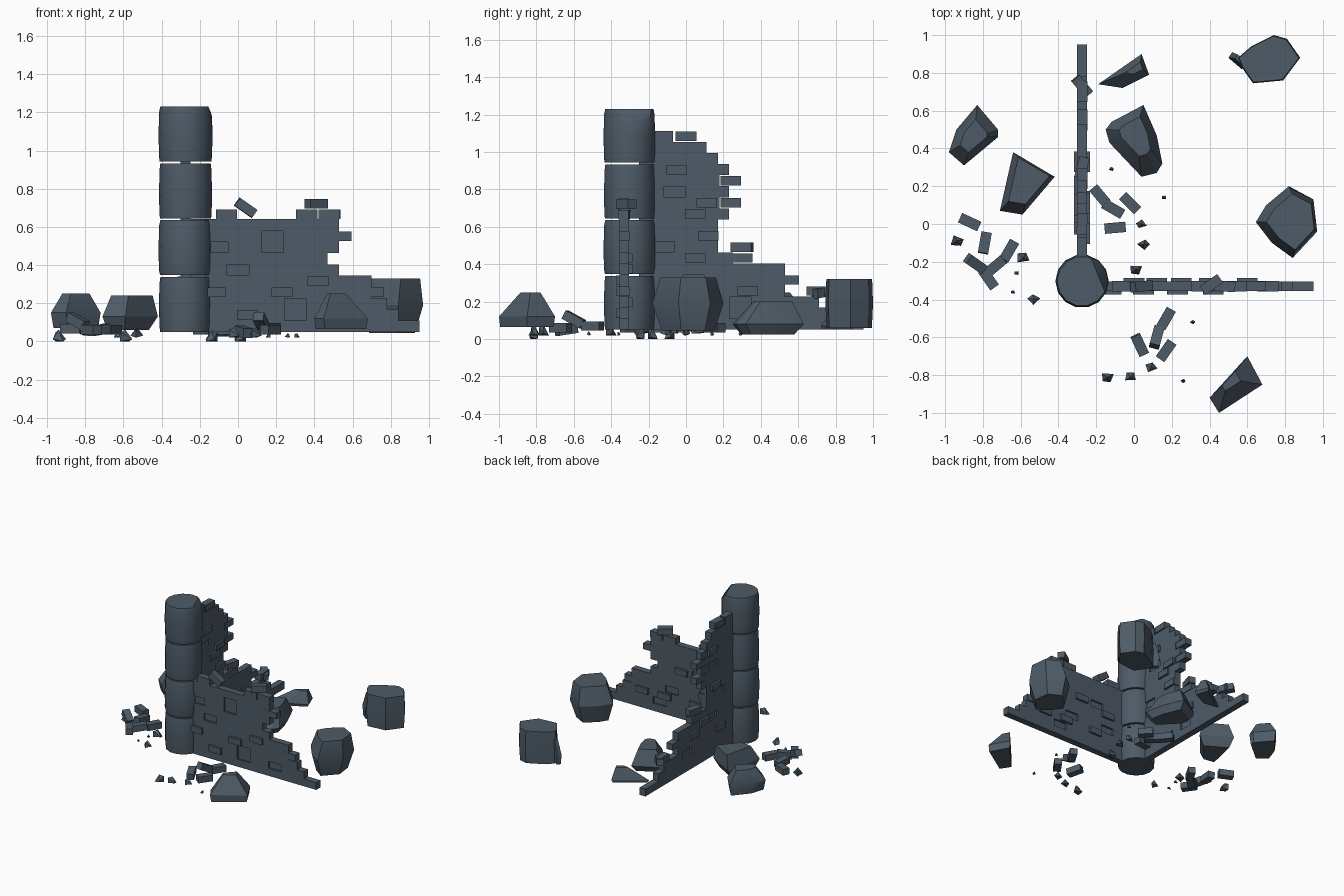
import bpy, bmesh, math, random
from mathutils import Vector, Matrix

if "Cube" in bpy.data.objects:
    bpy.data.objects.remove(bpy.data.objects["Cube"])

random.seed(4)
stone = bpy.data.materials.new("slate_stone")
stone.diffuse_color = (0.075, 0.105, 0.135, 1)
stone.use_nodes = True
stone.node_tree.nodes["Principled BSDF"].inputs["Base Color"].default_value = stone.diffuse_color
C, Z0 = 0.059, 0.05            # course height, wall foot
PX, PY = -0.275, -0.303        # pillar centre
WX, WY, T = -0.275, -0.33, 0.052   # wall centre lines and thickness


def finish(name, bm, smooth=None):
    bmesh.ops.recalc_face_normals(bm, faces=bm.faces)
    me = bpy.data.meshes.new(name)
    bm.to_mesh(me)
    bm.free()
    me.materials.append(stone)
    ob = bpy.data.objects.new(name, me)
    bpy.context.collection.objects.link(ob)
    if smooth:
        bpy.context.view_layer.objects.active = ob
        ob.select_set(True)
        bpy.ops.object.shade_smooth_by_angle(angle=math.radians(smooth))
        ob.select_set(False)
    return ob


def box(bm, centre, size, rz=0, ry=0):
    m = (Matrix.Translation(centre) @ Matrix.Rotation(math.radians(rz), 4, 'Z')
         @ Matrix.Rotation(math.radians(ry), 4, 'Y') @ Matrix.Diagonal((*size, 1)))
    bmesh.ops.create_cube(bm, size=1, matrix=m)


def hull(bm, pts):
    vs = [bm.verts.new(p) for p in pts]
    r = bmesh.ops.convex_hull(bm, input=vs)
    junk = {v for v in r["geom_interior"] if isinstance(v, bmesh.types.BMVert)}
    bmesh.ops.delete(bm, geom=list(junk), context='VERTS')


def rock(name, outline, z0, zm, z1, low, high, shift=(0, 0)):
    # convex lump: outline at mid height, scaled copies below and above
    c = sum((Vector(p) for p in outline), Vector((0, 0))) / len(outline)
    pts = []
    for z, s, k in ((z0, low, 0), (zm, 1, 0), (z1, high, 1)):
        for p in outline:
            q = c + (Vector(p) - c) * s + Vector(shift) * k
            pts.append((q.x, q.y, z))
    bm = bmesh.new()
    hull(bm, pts)
    finish(name, bm, 30)


# pillar drums, the top one broken on its inner edge
for i in range(4):
    bm = bmesh.new()
    z = Z0 + i * 0.2975
    rings = []
    for h, r in ((0, .134), (.03, .138), (.15, .14), (.26, .137), (.288, .133)):
        r += random.uniform(-.002, .002)
        rings.append([bm.verts.new((PX + r * math.cos(a * math.pi / 7),
                                    PY + r * math.sin(a * math.pi / 7), z + h)) for a in range(14)])
    for a, b in zip(rings, rings[1:]):
        for j in range(14):
            bm.faces.new((a[j], a[(j + 1) % 14], b[(j + 1) % 14], b[j]))
    bm.faces.new(rings[0])
    bm.faces.new(rings[-1])
    if i == 3:
        cut = bmesh.ops.bisect_plane(bm, geom=bm.verts[:] + bm.edges[:] + bm.faces[:],
                                     plane_co=(-.19, -.27, 1.23), plane_no=(.75, .3, .6), clear_outer=True)
        bmesh.ops.holes_fill(bm, edges=[e for e in bm.edges if e.is_boundary])
    finish(f"pillar_drum_{i + 1}", bm, 40)


def wall(name, ends, start, along_x, pits, studs):
    # stepped outline, one end position per brick course, extruded to thickness
    def P(u, v, z):
        return (u, WY + v, z) if along_x else (WX - v, u, z)

    def brick(bm, u, v, z, l, t, h):
        box(bm, P(u, v, z), (l, t, h) if along_x else (t, l, h))

    prof = [(start, Z0)]
    for i, e in enumerate(ends):
        for p in ((e, Z0 + i * C), (e, Z0 + (i + 1) * C)):
            if prof[-1] != p:
                prof.append(p)
    prof.append((start, Z0 + len(ends) * C))
    bm = bmesh.new()
    f = bm.faces.new([bm.verts.new(P(u, -T / 2, z)) for u, z in prof])
    r = bmesh.ops.extrude_face_region(bm, geom=[f])
    bmesh.ops.translate(bm, vec=Vector(P(0, T, 0)) - Vector(P(0, 0, 0)),
                        verts=[v for v in r["geom"] if isinstance(v, bmesh.types.BMVert)])
    body = finish(name, bm)
    # missing bricks
    bm = bmesh.new()
    for u, row, n, side in pits:
        brick(bm, u, side * T / 2, Z0 + (row + n / 2) * C, .115, .028, C * n - .003)
    cutter = finish(name + "_pit_cutter", bm)
    cutter.hide_render = True
    cutter.hide_set(True)
    mod = body.modifiers.new("pits", 'BOOLEAN')
    mod.operation, mod.solver, mod.object = 'DIFFERENCE', 'EXACT', cutter
    # bricks standing proud of the face
    bm = bmesh.new()
    for u, row, side in studs:
        brick(bm, u, side * T * .3, Z0 + (row + .5) * C, .11, .055, .05)
    finish(name + "_proud_bricks", bm)


wall("front_wall", [.95, .84, .78, .70, .70, .53, .47, .53, .53, .53], -.25, True,
     [(-.11, 7, 1, -1), (.18, 7, 2, -1), (.30, 1, 2, -1), (.0, 5, 1, -1), (.58, 1, 1, -1),
      (.10, 6, 1, 1), (.34, 3, 1, 1), (.0, 3, 1, 1), (.45, 1, 1, 1)],
     [(-.12, 3, -1), (.42, 4, -1), (.23, 3, -1), (.71, 3, 0), (.54, 8, 0), (.05, 1, -1),
      (0, 5, 1), (.25, 6, 1), (.40, 2, 1), (.12, 2, 1), (.60, 2, 1)])
wall("side_wall", [.95, .78, .71, .53, .53, .53, .25, .17, .17, .17, .23, .18, .23, .18, .23, .17, .11, -.07],
     -.25, False,
     [(.29, 1, 2, -1), (-.12, 7, 1, -1), (.04, 4, 1, -1), (-.06, 12, 1, -1),
      (.1, 5, 1, 1), (.0, 8, 1, 1), (.42, 2, 1, 1), (.08, 12, 1, 1)],
     [(.24, 13, 0), (.24, 11, 0), (.30, 6, 0), (.55, 4, 0), (.70, 3, 0), (.05, 10, -1), (.11, 11, -1),
      (.05, 6, -1), (.33, 3, -1), (-.05, 14, -1), (.12, 8, -1),
      (.06, 9, 1), (.2, 5, 1), (.0, 3, 1), (.33, 4, 1), (.1, 14, 1)])

# loose bricks: x, y, z, turn, tilt
loose = [
    (-.06, -.33, .665, 0, 0), (.04, -.33, .70, 5, 35), (.36, -.33, .665, 0, 0), (.48, -.33, .665, -4, 0),
    (.41, -.32, .72, 35, 0), (-.275, 0, 1.085, 88, 0), (-.275, .73, .25, -50, 8), (-.275, .30, .49, 75, 0),
    (-.87, .01, .065, -25, 0), (-.79, -.10, .06, 80, 5), (-.84, -.21, .105, -35, 25), (-.77, -.29, .06, -55, 0),
    (-.66, -.14, .06, 60, 0), (-.73, -.22, .06, 40, -8),
    (.17, -.50, .07, 60, 0), (.12, -.60, .105, 75, 28), (.17, -.67, .06, 55, 0), (.03, -.64, .05, -65, 8),
    (-.18, .15, .06, -50, 0), (-.11, .08, .06, -30, 5), (-.02, .11, .06, -45, 0), (-.10, -.02, .06, 5, 0)]
bm = bmesh.new()
for x, y, z, rz, ry in loose:
    box(bm, (x, y, z), (.112, .055, .05), rz, ry)
finish("loose_bricks", bm)

# small chips: x, y, size
chips = [(-.94, -.09, .04), (-.59, -.18, .04), (-.53, -.40, .035), (-.62, -.26, .015), (-.64, -.36, .013),
         (-.14, -.81, .038), (-.02, -.81, .035), (.09, -.76, .035), (.31, -.52, .015), (.26, -.83, .015),
         (.05, -.11, .035), (.01, -.24, .038), (.04, 0, .03), (.16, .14, .015), (-.12, .29, .015)]
bm = bmesh.new()
for x, y, s in chips:
    a = random.uniform(0, 6.3)
    ring = [(x + s * math.cos(a + t), y + s * .8 * math.sin(a + t)) for t in (0, 1.9, 3.4, 4.6)]
    z = .0 if s > .037 else .02
    hull(bm, [(*p, z + .3 * s * (i % 2)) for i, p in enumerate(ring)]
         + [(*ring[0], z + 1.2 * s), (x, y, z + 1.5 * s)])
finish("stone_chips", bm)

# fallen drums
rock("fallen_drum", [(.82, .20), (.95, .13), (.97, -.04), (.84, -.18), (.73, -.10), (.645, .01), (.70, .10)],
     .045, .19, .33, .74, .78, (.02, 0))
rock("far_fallen_drum", [(.74, 1.0), (.81, .98), (.88, .88), (.79, .76), (.63, .745), (.57, .83), (.55, .88), (.62, .94)],
     .06, .19, .32, .95, .96)
rock("far_drum_splinter", [(.50, .88), (.52, .91), (.60, .86), (.57, .82)], .07, .15, .26, .9, .7, (.02, 0))

# broken boulders
rock("left_boulder", [(-.83, .63), (-.72, .50), (-.72, .46), (-.90, .31), (-.98, .38), (-.94, .50)],
     .07, .15, .25, .9, .55, (.0, .0))
rock("inner_left_boulder", [(-.64, .38), (-.42, .25), (-.59, .05), (-.71, .07), (-.68, .20)],
     .06, .13, .24, .75, .75, (.02, .02))
rock("courtyard_boulder", [(.05, .63), (.12, .47), (.15, .32), (.12, .27), (.04, .25), (-.13, .43), (-.15, .50), (-.12, .54)],
     .025, .08, .20, .75, .55, (0, .03))
rock("courtyard_wedge", [(-.19, .74), (.04, .90), (.08, .79), (-.06, .72)],
     .05, .07, .16, .9, .35, (.04, .03))
rock("front_boulder", [(.40, -.92), (.60, -.70), (.68, -.85), (.45, -1.0)],
     .065, .12, .25, .95, .35, (-.02, .03))
